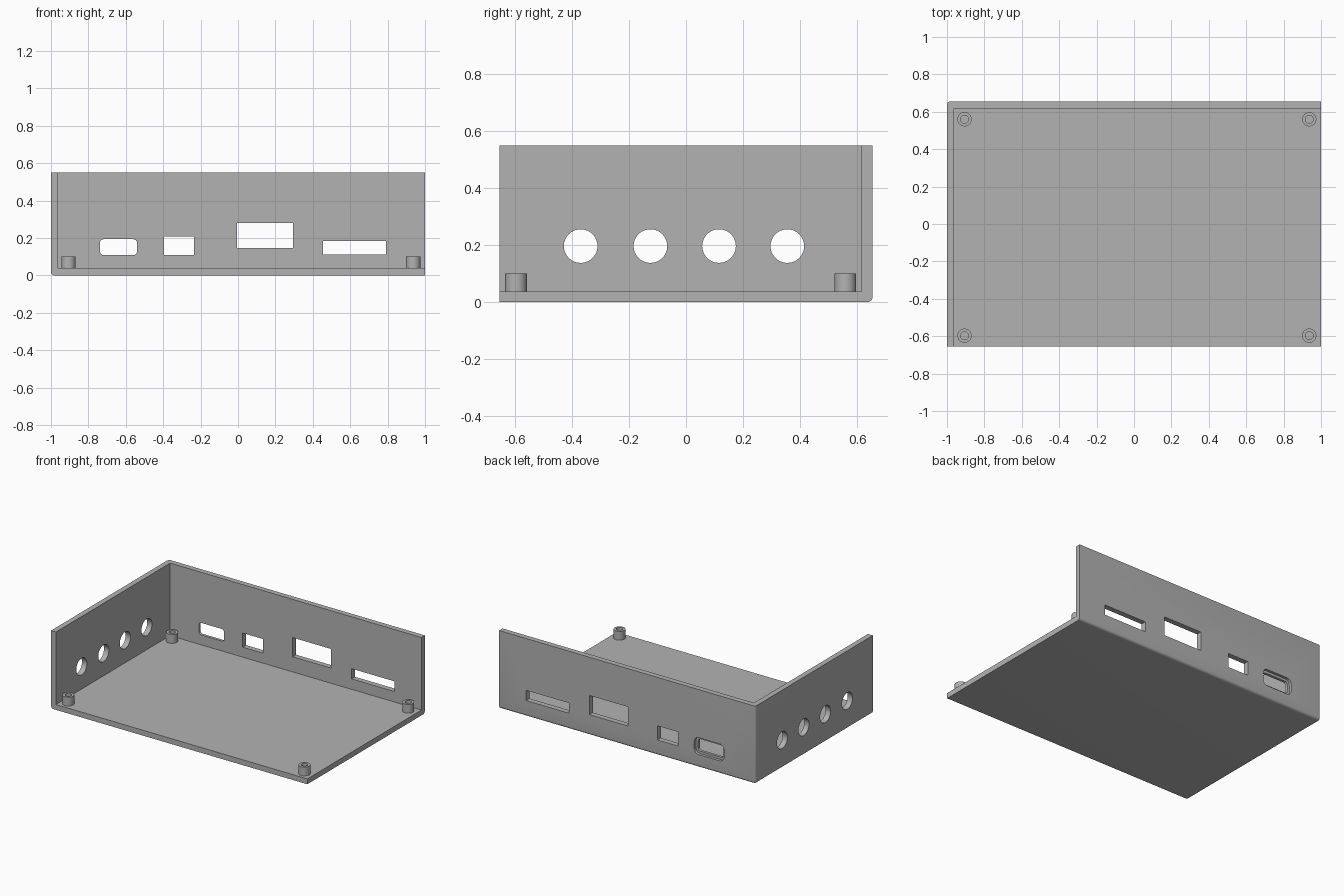
import bpy, bmesh, math

cube = bpy.data.objects.get("Cube")
if cube:
    bpy.data.objects.remove(cube, do_unlink=True)

X, Y, H = 1.0, 0.655, 0.55      # half width, half depth, height
T = 0.038                       # wall thickness
FILLET = 0.018

grey = bpy.data.materials.new("light grey plastic")
grey.use_nodes = True
colour = (0.45, 0.45, 0.45, 1)
grey.diffuse_color = colour
grey.node_tree.nodes["Principled BSDF"].inputs["Base Color"].default_value = colour


def add_object(name, bm):
    bmesh.ops.recalc_face_normals(bm, faces=bm.faces)
    mesh = bpy.data.meshes.new(name)
    bm.to_mesh(mesh)
    bm.free()
    mesh.materials.append(grey)
    obj = bpy.data.objects.new(name, mesh)
    bpy.context.collection.objects.link(obj)
    return obj


def box(lo, hi):
    bm = bmesh.new()
    bmesh.ops.create_cube(bm, size=1)
    for v in bm.verts:
        v.co = [(a + b) / 2 + c * (b - a) for a, b, c in zip(lo, hi, v.co)]
    return bm


def prism(points, offset):
    """Extrude a closed loop of 3D points along an offset."""
    bm = bmesh.new()
    face = bm.faces.new([bm.verts.new(p) for p in points])
    ext = bmesh.ops.extrude_face_region(bm, geom=[face])["geom"]
    bmesh.ops.translate(bm, vec=offset, verts=[g for g in ext if isinstance(g, bmesh.types.BMVert)])
    return bm


def rounded_slot(x0, x1, z0, z1, r, y0, y1):
    pts = []
    corners = [(x1 - r, z1 - r), (x0 + r, z1 - r), (x0 + r, z0 + r), (x1 - r, z0 + r)]
    for i, (cx, cz) in enumerate(corners):
        for k in range(7):
            a = math.radians(90 * i + 15 * k)
            pts.append((cx + r * math.cos(a), y0, cz + r * math.sin(a)))
    return prism(pts, (0, y1 - y0, 0))


def round_hole(y, z, r):
    pts = [(-X - 0.1, y + r * math.cos(a), z + r * math.sin(a))
           for a in (math.tau * i / 48 for i in range(48))]
    return prism(pts, (0.2, 0, 0))


# Outer block, rounded along the bottom, back and side edges that meet at one corner
bm = box((-X, -Y, 0), (X, Y, H))
planes = [lambda c: c.x < -X + 0.001, lambda c: c.y > Y - 0.001, lambda c: c.z < 0.001]
edges = [e for e in bm.edges
         if sum(all(p(v.co) for v in e.verts) for p in planes) == 2]
bmesh.ops.bevel(bm, geom=edges, offset=FILLET, segments=6, profile=0.5, affect='EDGES')
shell = add_object("case_shell", bm)

# Cutters: open interior, port slots in the back wall, round holes in the side wall
cutters = [box((-X + T, -Y - 0.2, T), (X + 0.2, Y - T, H + 0.2))]
for x0, x1, z0, z1 in [(-0.395, -0.235, 0.108, 0.208),
                       (-0.005, 0.295, 0.145, 0.28),
                       (0.455, 0.79, 0.112, 0.184)]:
    cutters.append(box((x0, Y - 0.1, z0), (x1, Y + 0.1, z1)))
cutters.append(rounded_slot(-0.738, -0.54, 0.108, 0.193, 0.02, Y - 0.1, Y + 0.1))
cutters.append(rounded_slot(-0.755, -0.523, 0.091, 0.21, 0.035, Y - 0.019, Y + 0.1))
for y in (-0.37, -0.125, 0.116, 0.356):
    cutters.append(round_hole(y, 0.197, 0.059))

helpers = []
for i, cut in enumerate(cutters):
    helper = add_object(f"cutter_{i}", cut)
    helper.hide_render = True
    helpers.append(helper)
    mod = shell.modifiers.new(f"cut_{i}", 'BOOLEAN')
    mod.operation = 'DIFFERENCE'
    mod.solver = 'EXACT'
    mod.object = helper

# Apply the cuts and drop the cutters
depsgraph = bpy.context.evaluated_depsgraph_get()
shell_mesh = bpy.data.meshes.new_from_object(shell.evaluated_get(depsgraph))
shell.modifiers.clear()
shell.data = shell_mesh
for helper in helpers:
    bpy.data.objects.remove(helper, do_unlink=True)


# Hollow screw posts near the floor corners
def screw_post(name, x, y, r_out=0.038, r_in=0.021, z0=T, z1=0.1, n=40):
    bm = bmesh.new()
    profile = [(r_in, z0), (r_out, z0), (r_out, z1), (r_in, z1)]
    rings = [[bm.verts.new((x + r * math.cos(math.tau * i / n),
                            y + r * math.sin(math.tau * i / n), z)) for i in range(n)]
             for r, z in profile]
    for k in range(4):
        a, b = rings[k], rings[(k + 1) % 4]
        for i in range(n):
            j = (i + 1) % n
            bm.faces.new((a[i], a[j], b[j], b[i]))
    return add_object(name, bm)


parts = [shell]
for side, x in (("right", -0.906), ("left", 0.937)):
    for end, y in (("front", -0.597), ("back", 0.56)):
        parts.append(screw_post(f"screw_post_{end}_{side}", x, y))

# Smooth rounded surfaces, keep edges sharp
bpy.ops.object.select_all(action='DESELECT')
for obj in parts:
    obj.select_set(True)
bpy.context.view_layer.objects.active = shell
bpy.ops.object.shade_smooth_by_angle(angle=math.radians(30))
